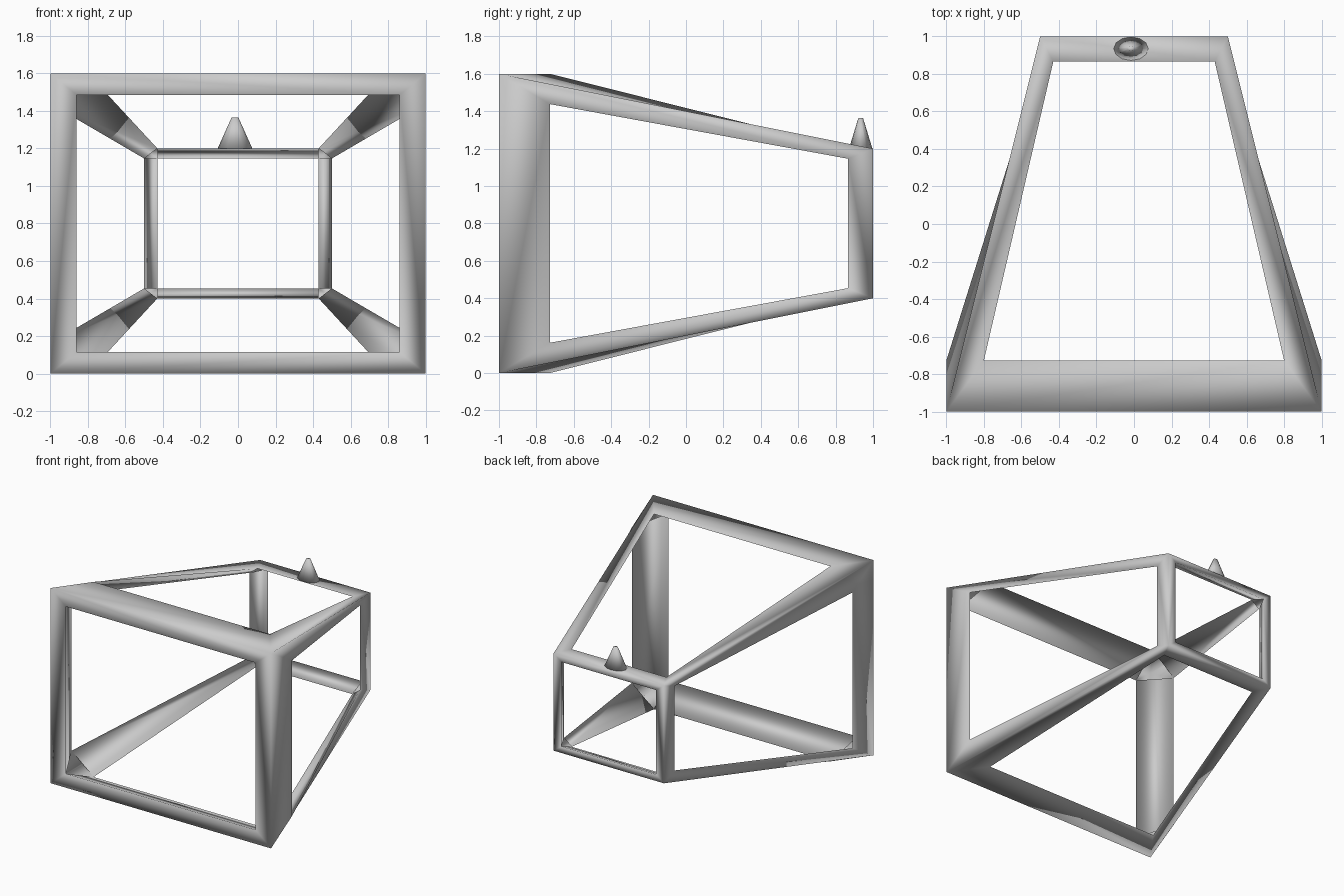
import bpy, bmesh
from mathutils import Matrix, Vector

if "Cube" in bpy.data.objects:
    bpy.data.objects.remove(bpy.data.objects["Cube"])

# Tapered open frame: each side is a ring from the outer corners to its opening,
# and neighbouring openings are bridged on the inside (triangular bars)
bm = bmesh.new()
signs = (-1, 1)
MID = 0.8


def outer(sx, sy, sz):
    w, h = (1.0, 0.8) if sy < 0 else (0.5, 0.4)
    return Vector((sx * w, sy, MID + sz * h))


def opening(axis, sx, sy, sz):
    front = sy < 0
    p = outer(sx, sy, sz)
    if axis != 1:
        p.y = -0.728 if front else 0.866
    if axis == 1:
        p.x = sx * (0.86 if front else 0.43)
        p.z = MID + sz * (0.685 if front else 0.346)
    elif axis == 0:
        p.z = MID + sz * (0.638 if front else 0.346)
    else:
        p.x = sx * (0.80 if front else 0.43)
    return p


corners = [(x, y, z) for x in signs for y in signs for z in signs]
out = {c: bm.verts.new(outer(*c)) for c in corners}
hole = {(a, c): bm.verts.new(opening(a, *c)) for a in range(3) for c in corners}

for along in range(3):
    a, b = [i for i in range(3) if i != along]
    for c in corners:
        if c[along] < 0:
            d = tuple(1 if i == along else v for i, v in enumerate(c))
            # two outer strips and one inner strip per bar
            for side in (a, b):
                bm.faces.new((out[c], out[d], hole[side, d], hole[side, c]))
            bm.faces.new((hole[a, c], hole[a, d], hole[b, d], hole[b, c]))

bmesh.ops.recalc_face_normals(bm, faces=bm.faces)
mesh = bpy.data.meshes.new("tapered_frame")
bm.to_mesh(mesh)
bm.free()
mesh.shade_smooth()
frame = bpy.data.objects.new("tapered_frame", mesh)
bpy.context.collection.objects.link(frame)

# Small spike standing on the rear top bar
bm = bmesh.new()
bmesh.ops.create_cone(bm, cap_ends=True, segments=12, radius1=0.093,
                      radius2=0.018, depth=0.167)
bmesh.ops.transform(bm, verts=bm.verts,
                    matrix=Matrix.Translation((-0.016, 0.934, 1.2815))
                    @ Matrix.Diagonal((1, 0.68, 1, 1)))
mesh = bpy.data.meshes.new("rear_spike")
bm.to_mesh(mesh)
bm.free()
mesh.shade_smooth()
spike = bpy.data.objects.new("rear_spike", mesh)
bpy.context.collection.objects.link(spike)
